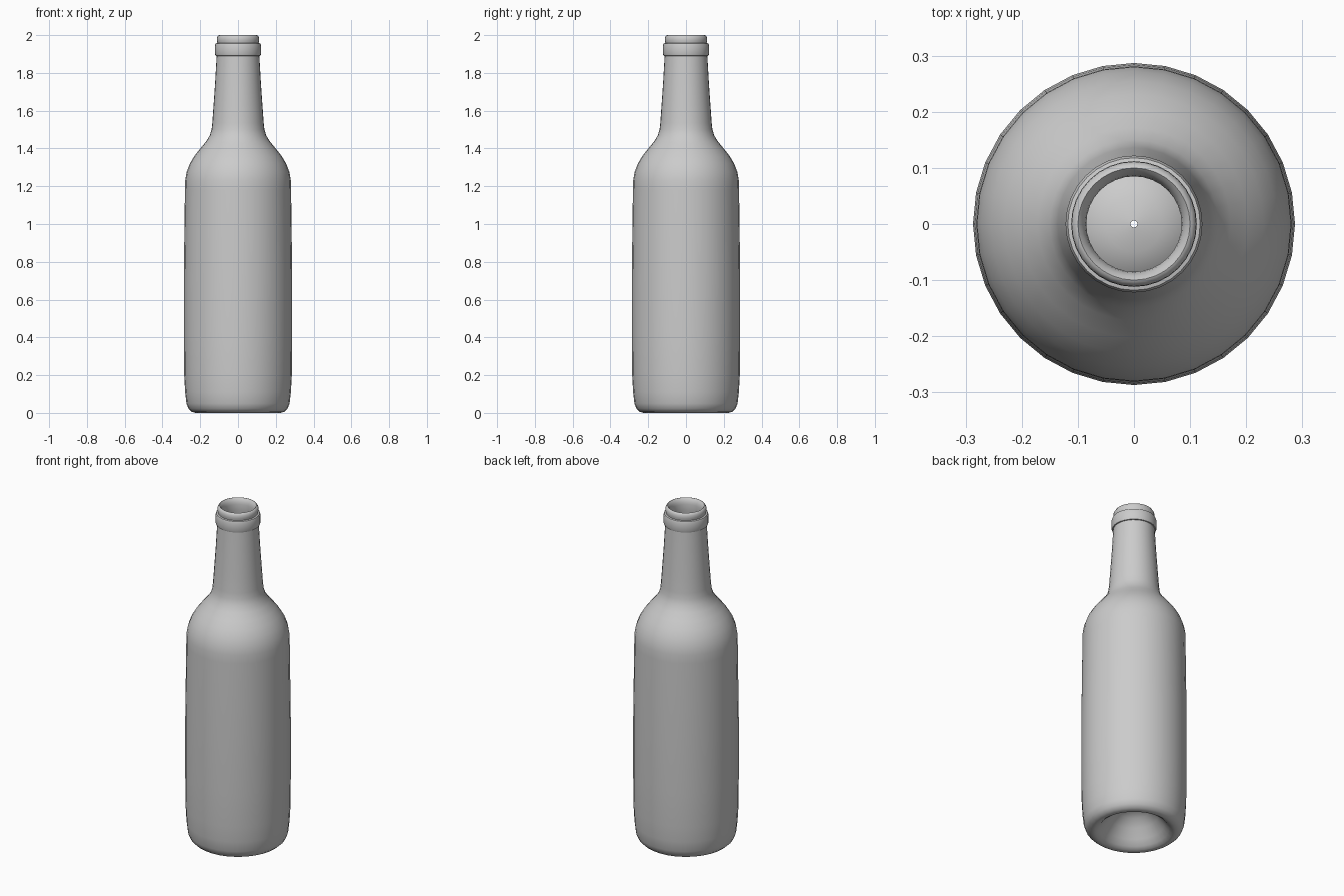
import bpy, bmesh, math

if "Cube" in bpy.data.objects:
    bpy.data.objects.remove(bpy.data.objects["Cube"])

SIDES = 32

glass = bpy.data.materials.new("grey_glass")
glass.diffuse_color = (0.6, 0.6, 0.6, 1)
glass.use_nodes = True
glass.node_tree.nodes["Principled BSDF"].inputs["Base Color"].default_value = glass.diffuse_color


def lathe(name, profile, mat):
    """Spin a (radius, height) profile around the z axis."""
    bm = bmesh.new()
    rings = []
    for r, z in profile:
        rings.append([bm.verts.new((r * math.cos(2 * math.pi * i / SIDES),
                                    r * math.sin(2 * math.pi * i / SIDES), z))
                      for i in range(SIDES)])
    for a, b in zip(rings, rings[1:]):
        for i in range(SIDES):
            j = (i + 1) % SIDES
            bm.faces.new((a[i], a[j], b[j], b[i]))
    mesh = bpy.data.meshes.new(name)
    bm.to_mesh(mesh)
    bm.free()
    mesh.materials.append(mat)
    obj = bpy.data.objects.new(name, mesh)
    bpy.context.collection.objects.link(obj)
    bpy.ops.object.select_all(action='DESELECT')
    obj.select_set(True)
    bpy.context.view_layer.objects.active = obj
    bpy.ops.object.shade_smooth_by_angle(angle=math.radians(40))
    return obj


# hollow punt under the base, with a pinhole at its centre
punt = [(0.006, 0.16), (0.05, 0.155), (0.09, 0.135), (0.13, 0.095),
        (0.165, 0.045), (0.19, 0.015), (0.21, 0.002)]
# rounded heel and gently tapering body
body = [(0.225, 0.0), (0.245, 0.006), (0.262, 0.022), (0.273, 0.05),
        (0.28, 0.11), (0.285, 0.2), (0.287, 0.4), (0.287, 0.7),
        (0.284, 0.95), (0.281, 1.18)]
# shoulder curve
shoulder = [(0.28, 1.23), (0.272, 1.275), (0.255, 1.32), (0.231, 1.36),
            (0.202, 1.397), (0.172, 1.433), (0.15, 1.467), (0.14, 1.5),
            (0.136, 1.535)]
# neck, collar ring and rolled lip turning into the mouth
neck = [(0.13, 1.62), (0.121, 1.75), (0.113, 1.89)]
collar = [(0.119, 1.891), (0.122, 1.9), (0.122, 1.945), (0.118, 1.956),
          (0.109, 1.958)]
lip = [(0.112, 1.972), (0.111, 1.988), (0.105, 1.998), (0.1, 2.0),
       (0.093, 1.993), (0.087, 1.978), (0.085, 1.965), (0.085, 1.93),
       (0.092, 1.89)]

lathe("bottle", punt + body + shoulder + neck + collar + lip, glass)
